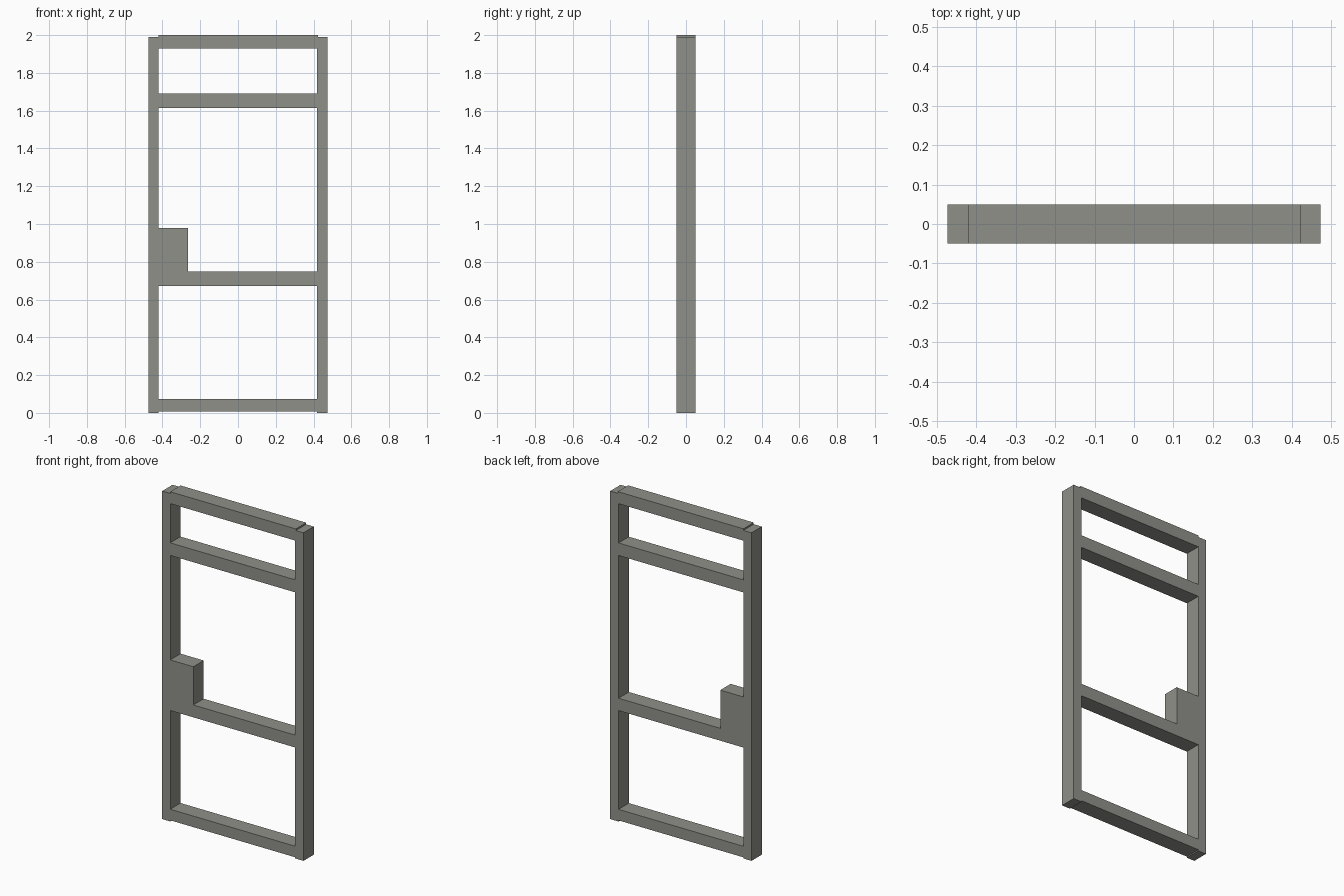
import bpy

if "Cube" in bpy.data.objects:
    bpy.data.objects.remove(bpy.data.objects["Cube"])

DEPTH = 0.099          # frame thickness, front to back
INNER_L, INNER_R = -0.42, 0.418

grey = bpy.data.materials.new("warm grey")
grey.diffuse_color = (0.28, 0.28, 0.255, 1)
grey.use_nodes = True
grey.node_tree.nodes["Principled BSDF"].inputs["Base Color"].default_value = grey.diffuse_color


def box(name, x0, x1, z0, z1):
    """Box spanning the given x and z ranges, full frame thickness."""
    bpy.ops.mesh.primitive_cube_add(size=1, location=((x0 + x1) / 2, 0, (z0 + z1) / 2))
    ob = bpy.context.object
    ob.name = name
    ob.scale = (x1 - x0, DEPTH, z1 - z0)
    bpy.ops.object.transform_apply(location=False, rotation=False, scale=True)
    ob.data.materials.append(grey)
    return ob


# Upright stiles
box("left_stile", -0.474, INNER_L, 0, 1.99)
box("right_stile", INNER_R, 0.474, 0, 1.99)

# Cross rails, running slightly into the right stile
rails = {
    "bottom_rail": (0.007, 0.074),
    "middle_rail": (0.673, 0.748),
    "upper_rail": (1.614, 1.69),
    "top_rail": (1.928, 2.0),
}
for name, (z0, z1) in rails.items():
    box(name, INNER_L, INNER_R + 0.005, z0, z1)

# Lock block standing on the middle rail against the left stile
box("lock_block", INNER_L, -0.265, 0.748, 0.98)
